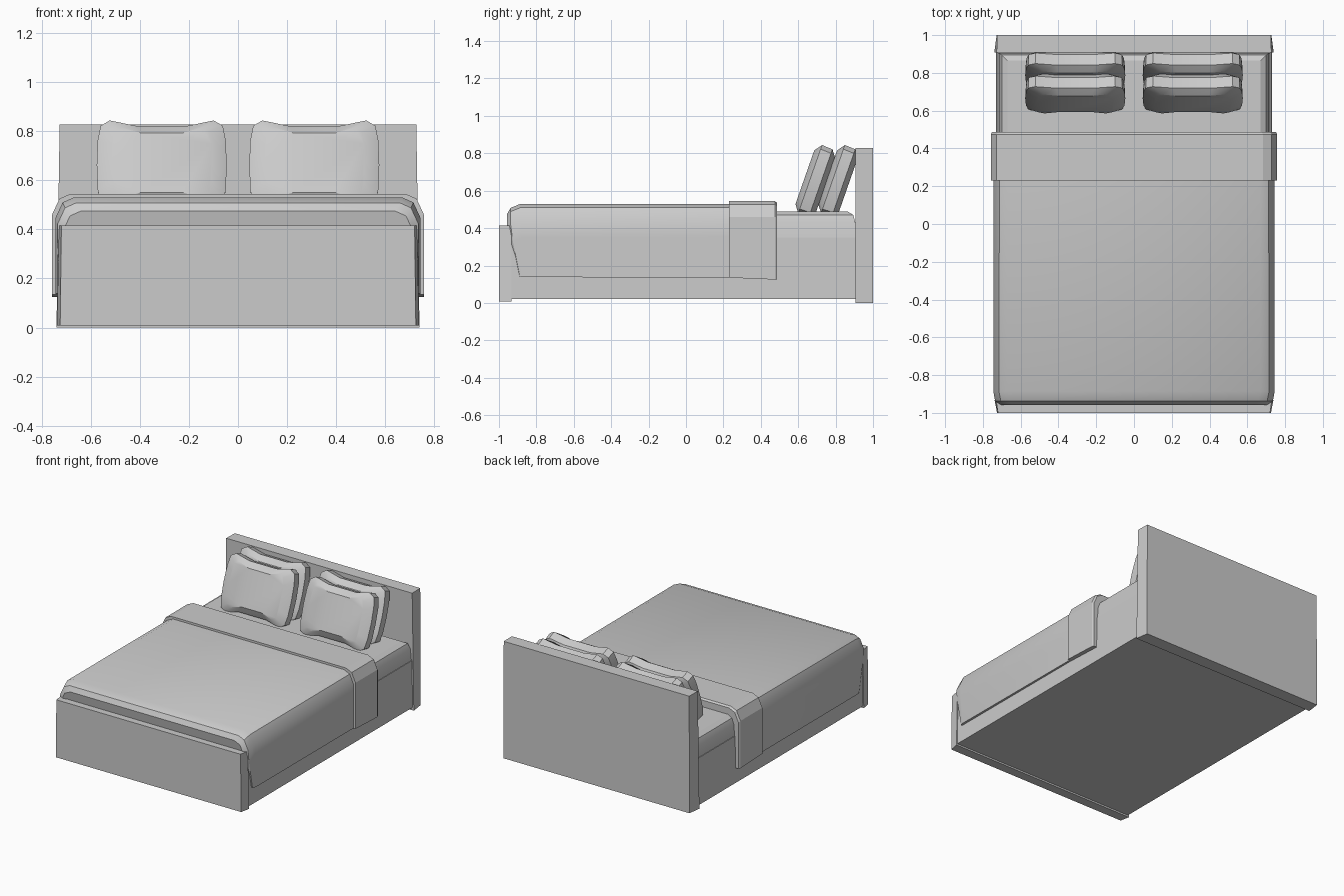
import bpy, bmesh, math
from mathutils import Vector

if "Cube" in bpy.data.objects:
    bpy.data.objects.remove(bpy.data.objects["Cube"])

grey = bpy.data.materials.new("soft grey")
grey.diffuse_color = (0.6, 0.6, 0.6, 1)
grey.use_nodes = True
grey.node_tree.nodes["Principled BSDF"].inputs["Base Color"].default_value = grey.diffuse_color


def loft(name, rings, smooth=None):
    """Skin closed rings of equal length and cap both ends."""
    bm = bmesh.new()
    vs = [[bm.verts.new(p) for p in r] for r in rings]
    n = len(rings[0])
    for a, b in zip(vs, vs[1:]):
        for i in range(n):
            j = (i + 1) % n
            bm.faces.new((a[i], a[j], b[j], b[i]))
    bm.faces.new(vs[0])
    bm.faces.new(vs[-1])
    bmesh.ops.recalc_face_normals(bm, faces=bm.faces)
    me = bpy.data.meshes.new(name)
    bm.to_mesh(me)
    bm.free()
    me.materials.append(grey)
    ob = bpy.data.objects.new(name, me)
    bpy.context.collection.objects.link(ob)
    if smooth:
        bpy.context.view_layer.objects.active = ob
        ob.select_set(True)
        bpy.ops.object.shade_smooth_by_angle(angle=math.radians(smooth))
        ob.select_set(False)
    return ob


def rect(x, y0, y1, z, x_back=None):
    xb = x if x_back is None else x_back
    return [(-x, y0, z), (x, y0, z), (xb, y1, z), (-xb, y1, z)]


def arch(y, hw, top, bottom, kick=0.0):
    """Draped cross-section; kick slides the hem along y."""
    half = [(hw, bottom, kick), (hw, top - 0.18, kick * 0.25),
            (hw, top - 0.085, 0), (hw - 0.03, top - 0.02, 0), (hw - 0.075, top, 0)]
    right = [(x, y + k, z) for x, z, k in half]
    return right + [(-x, yy, z) for x, yy, z in reversed(right)]


# Head and foot boards, slightly flared towards the mattress
loft("headboard", [rect(0.74, 0.907, 1.0, 0.0, 0.727), rect(0.727, 0.907, 1.0, 0.827, 0.725)])
loft("footboard", [rect(0.725, -1.0, -0.932, 0.008, 0.738), rect(0.72, -1.0, -0.932, 0.415, 0.73)])

# Divan base running up into the mattress
loft("base", [rect(0.73, -0.95, 0.93, 0.02), rect(0.725, -0.95, 0.92, 0.35)])
loft("mattress", [rect(0.725, -0.93, 0.907, 0.30), rect(0.715, -0.93, 0.905, 0.43),
                  rect(0.70, -0.92, 0.895, 0.47), rect(0.67, -0.90, 0.865, 0.488)], 30)

# Blanket with a rounded foot end, and the folded-back band
loft("blanket", [arch(-0.957, 0.715, 0.475, 0.14, 0.065), arch(-0.938, 0.735, 0.508, 0.14, 0.05),
                 arch(-0.885, 0.745, 0.53, 0.138, 0.02), arch(0.47, 0.742, 0.53, 0.135)], 30)
loft("blanket_fold", [arch(0.23, 0.758, 0.545, 0.135), arch(0.475, 0.758, 0.545, 0.125),
                      arch(0.487, 0.752, 0.535, 0.125)])


# Pillows: pinched-edge cushions leaning on the headboard
def pillow_ring(centre, hx, hz, pinch, depth):
    quarter = [(1.0, 0.0), (0.985, 0.55), (0.94, 0.88), (0.80, 1.0), (0.40, 1 - pinch)]
    q2 = [(-u, v) for u, v in reversed(quarter[1:])]
    top = quarter + q2 + [(-1.0, 0.0)]
    outline = top + [(u, -v) for u, v in reversed(top[1:-1])]
    up, front = Vector((0, 0.33, 0.944)), Vector((0, -0.944, 0.33))
    return [centre + Vector((u * hx, 0, 0)) + up * (v * hz) + front * depth for u, v in outline]


for side, sx in (("left", -1), ("right", 1)):
    for row, dy in (("front", 0.0), ("rear", 0.122)):
        c = Vector((sx * 0.311, 0.692 + dy, 0.652))
        loft(f"pillow_{row}_{side}",
             [pillow_ring(c, 0.205, 0.152, 0.16, -0.058), pillow_ring(c, 0.262, 0.19, 0.12, -0.03),
              pillow_ring(c, 0.265, 0.193, 0.12, 0.03), pillow_ring(c, 0.205, 0.152, 0.16, 0.06)], 35)
